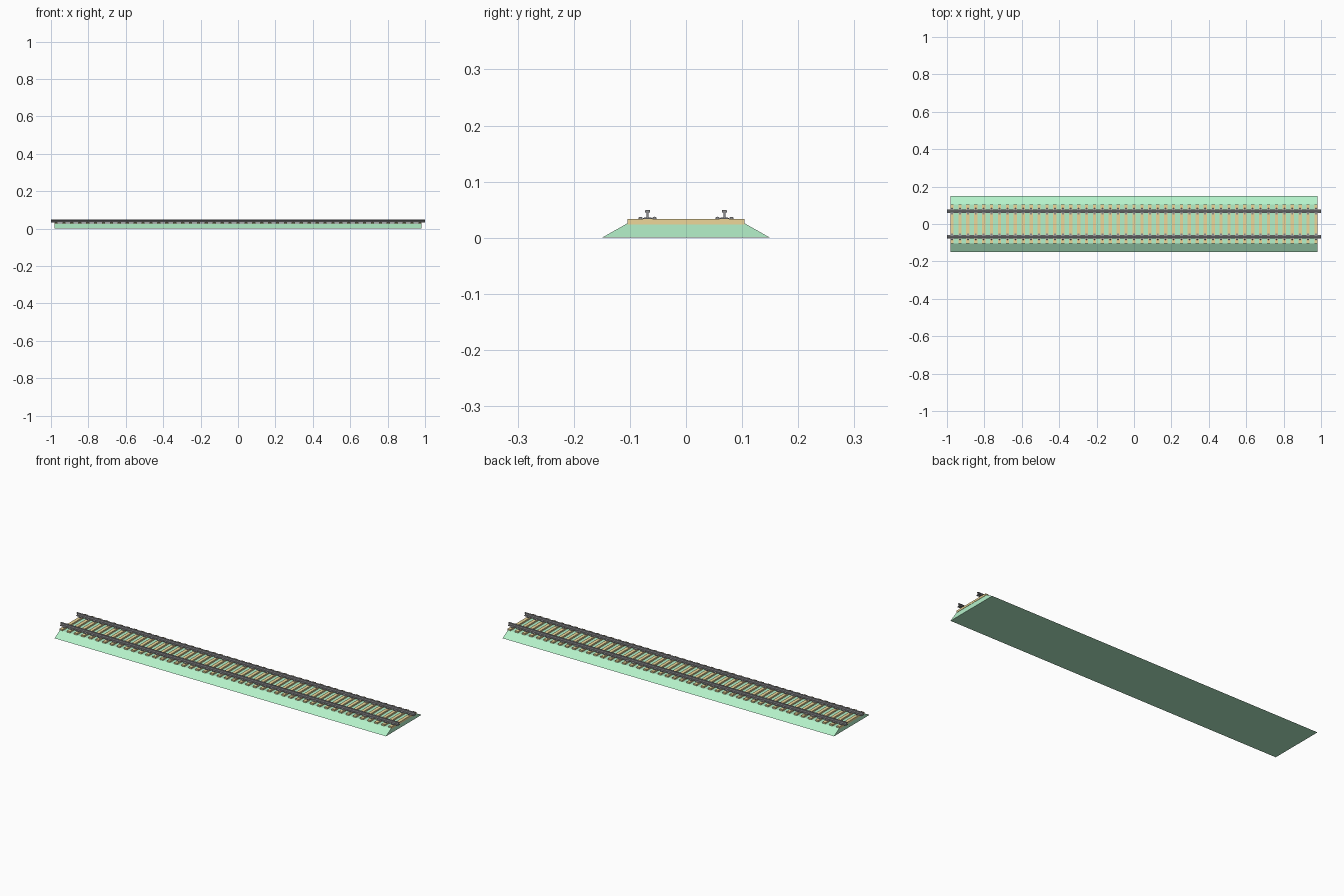
import bpy, bmesh, math

if "Cube" in bpy.data.objects:
    bpy.data.objects.remove(bpy.data.objects["Cube"])

def material(name, rgb):
    m = bpy.data.materials.new(name)
    m.diffuse_color = (*rgb, 1)
    m.use_nodes = True
    m.node_tree.nodes["Principled BSDF"].inputs["Base Color"].default_value = m.diffuse_color
    return m

GREEN = material("ballast_green", (0.46, 0.88, 0.59))
TAN = material("sleeper_tan", (0.85, 0.68, 0.32))
STEEL = material("rail_steel", (0.27, 0.27, 0.28))

def finish(name, bm, mat):
    bmesh.ops.recalc_face_normals(bm, faces=bm.faces)
    me = bpy.data.meshes.new(name)
    bm.to_mesh(me)
    bm.free()
    me.materials.append(mat)
    ob = bpy.data.objects.new(name, me)
    bpy.context.collection.objects.link(ob)
    return ob

def extrude_profile(bm, profile, x0, x1):
    """Extrude a closed (y, z) profile along x."""
    face = bm.faces.new([bm.verts.new((x0, y, z)) for y, z in profile])
    new = bmesh.ops.extrude_face_region(bm, geom=[face])["geom"]
    verts = [v for v in new if isinstance(v, bmesh.types.BMVert)]
    bmesh.ops.translate(bm, verts=verts, vec=(x1 - x0, 0, 0))

def box(bm, cx, cy, z0, sx, sy, sz):
    h = sy / 2
    extrude_profile(bm, [(cy - h, z0), (cy + h, z0), (cy + h, z0 + sz), (cy - h, z0 + sz)],
                    cx - sx / 2, cx + sx / 2)

GAUGE = 0.0685      # rail centre offset in y
COUNT = 47
SPACING = 0.0423
STATIONS = [(i - (COUNT - 1) / 2) * SPACING for i in range(COUNT)]

# Ballast bed with sloped shoulders
bm = bmesh.new()
extrude_profile(bm, [(-0.15, 0), (0.15, 0), (0.104, 0.026), (-0.104, 0.026)], -0.98, 0.98)
finish("ballast_bed", bm, GREEN)

# Sleepers
bm = bmesh.new()
for x in STATIONS:
    box(bm, x, 0, 0.0235, 0.0175, 0.208, 0.0102)
finish("sleepers", bm, TAN)

# Rails: flat foot, thin web, rounded head
half = [(0.0085, 0.0335), (0.0085, 0.0352), (0.0018, 0.0368), (0.0018, 0.0445),
        (0.0045, 0.0455), (0.0045, 0.0485), (0.0035, 0.0495)]
for side, label in ((-1, "front"), (1, "back")):
    profile = half + [(-y, z) for y, z in reversed(half)]
    bm = bmesh.new()
    extrude_profile(bm, [(y + side * GAUGE, z) for y, z in profile], -1, 1)
    finish("rail_" + label, bm, STEEL)

# Fastenings: a base plate and two spring clips per rail seat
bm = bmesh.new()
for x in STATIONS:
    for side in (-1, 1):
        box(bm, x, side * GAUGE, 0.0335, 0.0105, 0.034, 0.0009)
        for d in (-1, 1):
            y = side * GAUGE + d * 0.0125
            clip = [(y + 0.0035 * math.cos(a), 0.0355 + 0.002 * math.sin(a))
                    for a in (k * math.pi / 4 for k in range(8))]
            extrude_profile(bm, clip, x - 0.003, x + 0.003)
finish("rail_fastenings", bm, STEEL)
